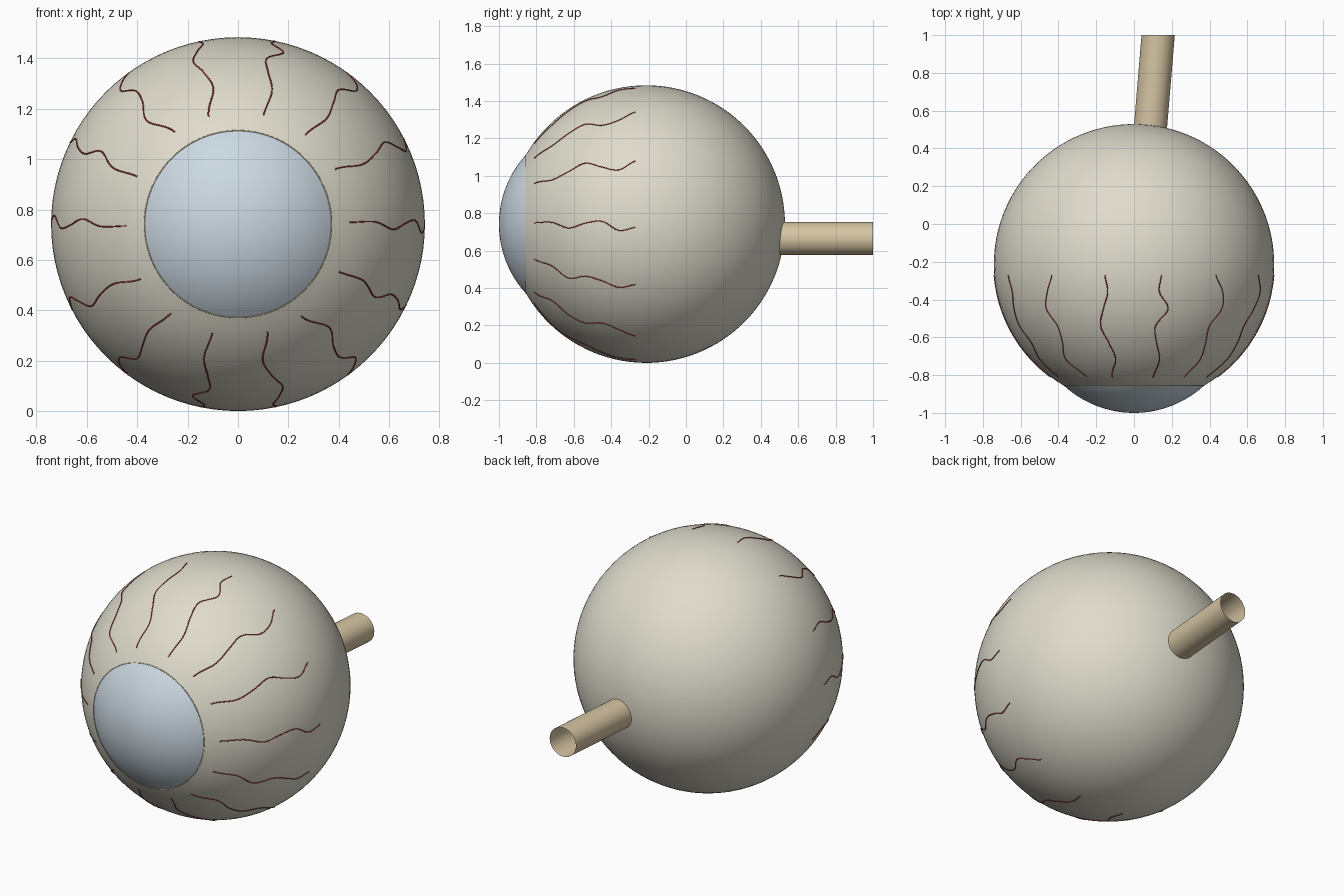
import bpy, bmesh, math
from mathutils import Vector

if "Cube" in bpy.data.objects:
    bpy.data.objects.remove(bpy.data.objects["Cube"])

R = 0.742                          # eyeball radius
C = Vector((0, -0.213, R))         # eyeball centre
SEG = 96


def material(name, rgb):
    m = bpy.data.materials.new(name)
    m.diffuse_color = (*rgb, 1)
    m.use_nodes = True
    m.node_tree.nodes["Principled BSDF"].inputs["Base Color"].default_value = m.diffuse_color
    return m


WHITE = material("eye_white", (0.74, 0.71, 0.61))
BLUE = material("pale_blue", (0.60, 0.69, 0.76))
TAN = material("nerve_tan", (0.66, 0.55, 0.36))
RED = material("vein_red", (0.42, 0.055, 0.04))


def lathe(name, rings, mat, seg=SEG):
    """Skin rings given as (centre, radius), all facing along y; radius 0 is a pole."""
    bm = bmesh.new()
    loops = []
    for c, r in rings:
        n = 1 if r < 1e-6 else seg
        loops.append([bm.verts.new((c[0] + r * math.cos(math.tau * i / seg), c[1],
                                    c[2] + r * math.sin(math.tau * i / seg))) for i in range(n)])
    for a, b in zip(loops, loops[1:]):
        for i in range(seg):
            j = (i + 1) % seg
            quad = [a[i % len(a)], a[j % len(a)], b[j % len(b)], b[i % len(b)]]
            bm.faces.new(list(dict.fromkeys(quad)))
    for f in bm.faces:
        f.smooth = True
    me = bpy.data.meshes.new(name)
    bm.to_mesh(me)
    bm.free()
    me.materials.append(mat)
    ob = bpy.data.objects.new(name, me)
    bpy.context.collection.objects.link(ob)
    return ob


def arc(cy, r, a0, a1, n):
    """Rings of a sphere, angles measured from the front pole."""
    out = []
    for i in range(n + 1):
        a = a0 + (a1 - a0) * i / n
        out.append(((0, cy - r * math.cos(a), C.z), r * math.sin(a)))
    return out


# Eyeball, open at the front where the cornea sits
EDGE = 0.371
edge_a = math.asin(EDGE / R)
edge_y = C.y - R * math.cos(edge_a)
lathe("eyeball", arc(C.y, R, edge_a, math.pi, 48), WHITE)

# Bulging cornea cap
h = edge_y + 1.0
rc = (EDGE ** 2 + h ** 2) / (2 * h)
lathe("cornea", arc(-1.0 + rc, rc, 0, math.asin(EDGE / rc), 20), BLUE)

# Fine rim around the cornea
bpy.ops.mesh.primitive_torus_add(location=(0, edge_y, C.z), rotation=(math.pi / 2, 0, 0),
                                 major_radius=EDGE, minor_radius=0.0025,
                                 major_segments=SEG, minor_segments=6)
rim = bpy.context.object
rim.name = "cornea_rim"
rim.data.materials.append(TAN)
bpy.ops.object.shade_smooth()

# Optic nerve, an open tube leaning sideways
lathe("optic_nerve", [((0.082, 0.45, 0.664), 0.088), ((0.128, 1.0, 0.664), 0.088)], TAN, 48)

# Veins: angular wobble in degrees at seven steps from front to back
WOBBLE = [
    (-0.3, -1.5, 1.6, 3.0, -2.0, 2.2, 1.5),
    (1.6, -1.4, 0.4, 1.7, -2.8, -1.7, 2.6),
    (3.8, 0.0, 1.4, 3.5, 0.0, -2.2, 1.4),
    (0.9, 1.0, -1.9, 0.4, 1.2, -2.6, -1.4),
    (0.4, 1.5, -2.3, 1.0, 0.2, -2.0, -0.2),
    (-4.2, 2.8, -0.5, -1.1, 2.7, 0.6, -2.5),
    (2.5, -2.5, -0.3, 2.5, 0.5, -1.8, -0.8),
]


def smooth_value(k, t):
    """Catmull-Rom interpolation through the values k."""
    i = min(int(t), len(k) - 2)
    f = t - i
    a, b, c, d = k[max(i - 1, 0)], k[i], k[i + 1], k[min(i + 2, len(k) - 1)]
    return b + 0.5 * f * (c - a + f * (2 * a - 5 * b + 4 * c - d + f * (3 * (b - c) + d - a)))


veins = bpy.data.curves.new("veins", 'CURVE')
veins.dimensions = '3D'
veins.bevel_depth = 0.003
veins.bevel_resolution = 1
STEPS = 48
for n in range(14):
    base = (3 - n) * 360 / 14
    sp = veins.splines.new('POLY')
    sp.points.add(STEPS)
    for s in range(STEPS + 1):
        y = -0.81 + 0.54 * s / STEPS
        a = math.radians(base + smooth_value(WOBBLE[n % 7], 6 * s / STEPS))
        r = math.sqrt((R + 0.0005) ** 2 - (y - C.y) ** 2)
        sp.points[s].co = (r * math.cos(a), y, C.z + r * math.sin(a), 1)
veins.materials.append(RED)
ob = bpy.data.objects.new("veins", veins)
bpy.context.collection.objects.link(ob)
bpy.ops.object.select_all(action='DESELECT')
ob.select_set(True)
bpy.context.view_layer.objects.active = ob
bpy.ops.object.convert(target='MESH')

# Consistent outward normals
for o in bpy.data.objects:
    if o.type == 'MESH' and o.name in ("eyeball", "cornea", "optic_nerve"):
        bm = bmesh.new()
        bm.from_mesh(o.data)
        bmesh.ops.recalc_face_normals(bm, faces=bm.faces)
        bm.to_mesh(o.data)
        bm.free()
